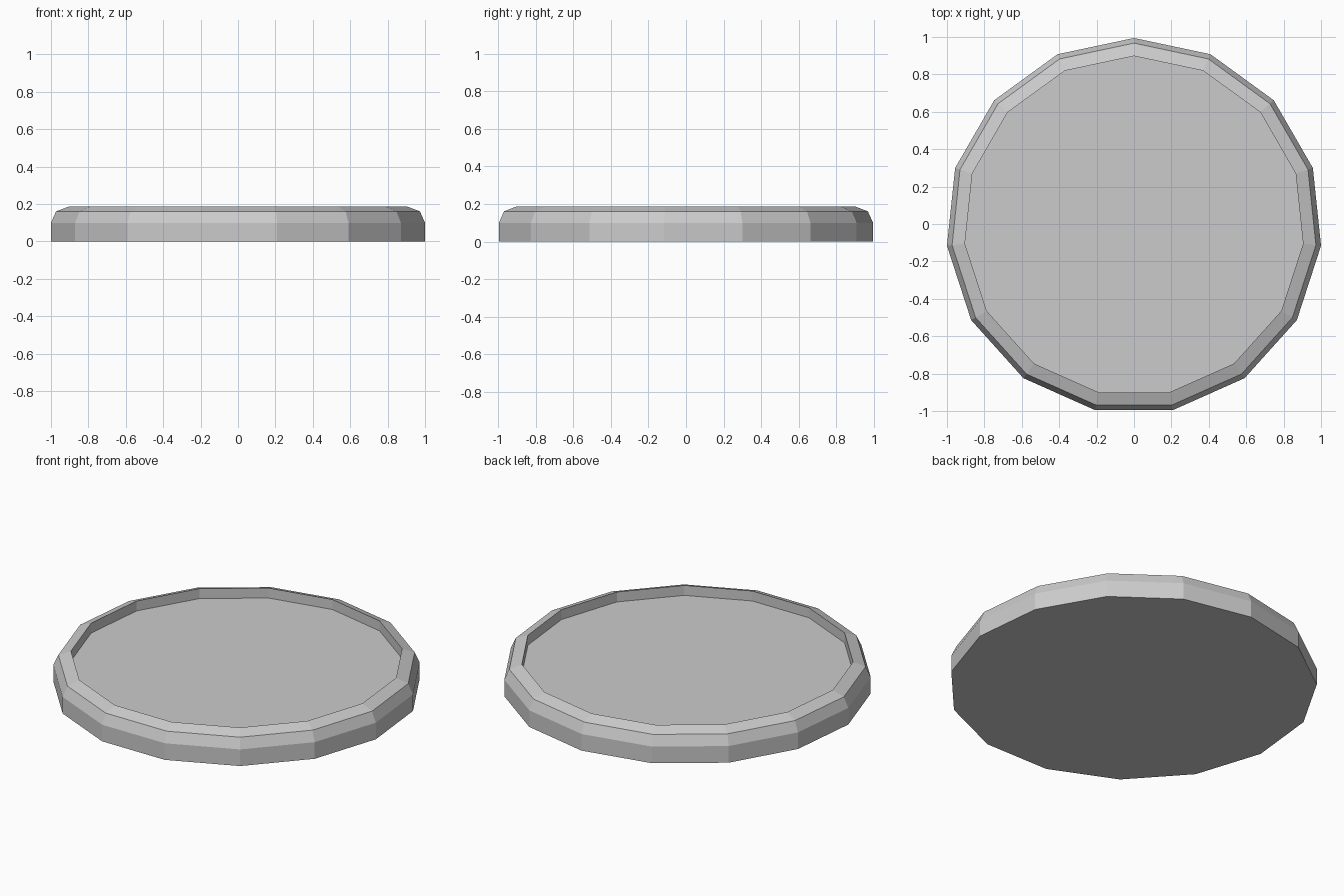
import bpy, bmesh, math

if "Cube" in bpy.data.objects:
    bpy.data.objects.remove(bpy.data.objects["Cube"])

SIDES = 15
Y_SHIFT = -0.011  # centres the odd-sided outline on y = 0

# Profile (radius, height) from the bottom outer edge, over the rim, to the recessed floor
PROFILE = [(1.0055, 0.0), (1.0055, 0.10), (0.978, 0.161),
           (0.909, 0.187), (0.909, 0.127)]


def ring(bm, radius, z):
    angles = [math.pi / 2 + 2 * math.pi * i / SIDES for i in range(SIDES)]
    return [bm.verts.new((radius * math.cos(a), radius * math.sin(a) + Y_SHIFT, z))
            for a in angles]


bm = bmesh.new()
rings = [ring(bm, r, z) for r, z in PROFILE]

# Outer wall, bevelled rim and inner wall
for low, high in zip(rings, rings[1:]):
    for i in range(SIDES):
        j = (i + 1) % SIDES
        bm.faces.new((low[i], low[j], high[j], high[i]))

# Flat underside and recessed floor
bm.faces.new(rings[0][::-1])
bm.faces.new(rings[-1])
bmesh.ops.recalc_face_normals(bm, faces=bm.faces)

mesh = bpy.data.meshes.new("round_tray")
bm.to_mesh(mesh)
bm.free()
tray = bpy.data.objects.new("round_tray", mesh)
bpy.context.collection.objects.link(tray)
